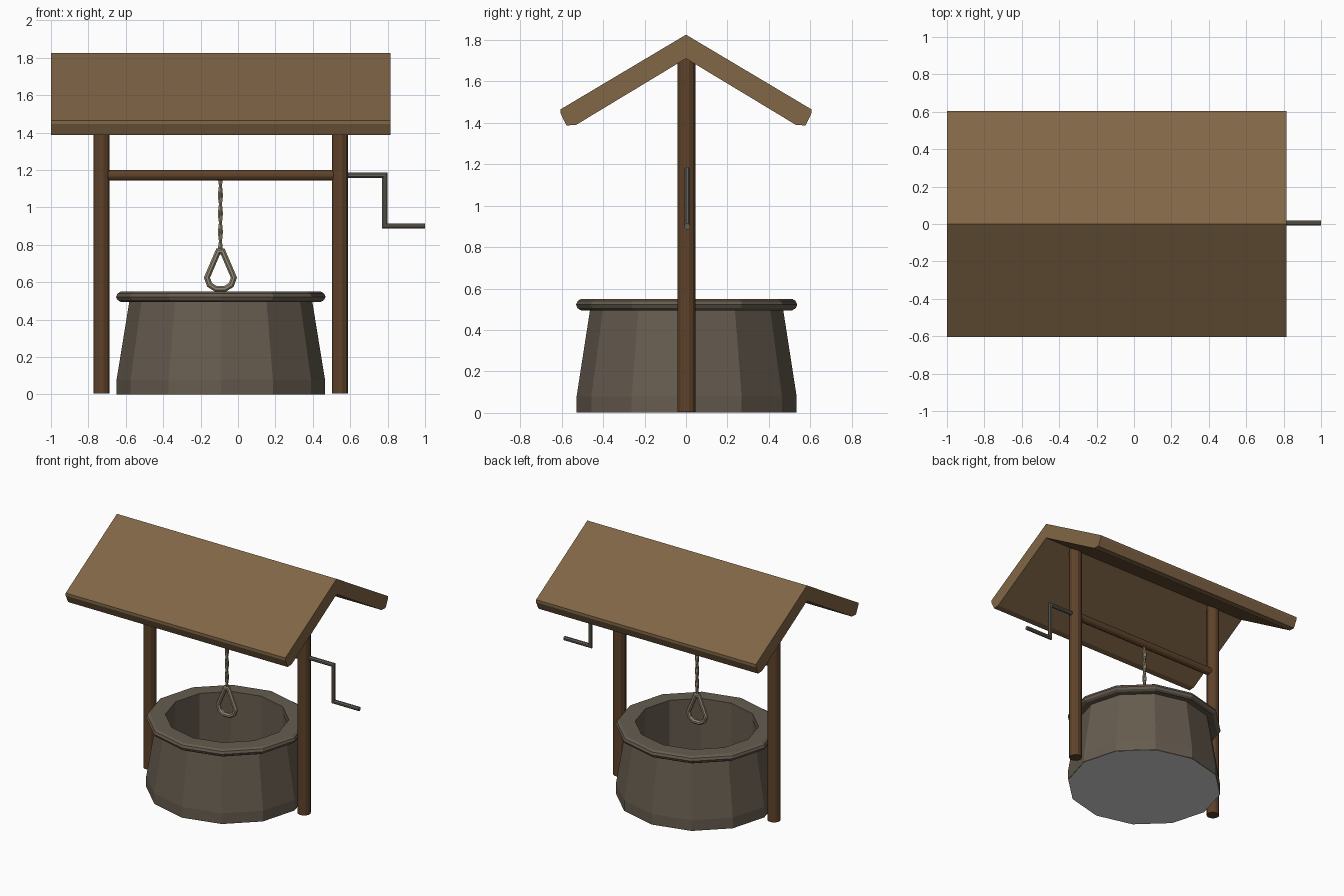
import bpy, bmesh, math
from mathutils import Vector

if "Cube" in bpy.data.objects:
    bpy.data.objects.remove(bpy.data.objects["Cube"])

CX, CY = -0.092, 0.003      # centre of the well
SIDES = 12
SQUASH = 0.953              # the well is slightly narrower in y


def mat(name, r, g, b):
    lin = lambda c: ((c / 255 + 0.055) / 1.055) ** 2.4
    m = bpy.data.materials.new(name)
    m.diffuse_color = (lin(r), lin(g), lin(b), 1)
    m.use_nodes = True
    m.node_tree.nodes["Principled BSDF"].inputs["Base Color"].default_value = m.diffuse_color
    return m


roof_wood = mat("roof wood", 129, 102, 70)
post_wood = mat("post wood", 94, 66, 42)
stone = mat("stone", 102, 92, 79)
pale_grey = mat("pale grey", 214, 214, 214)
iron = mat("iron", 101, 95, 85)
rope_mat = mat("rope", 148, 138, 115)


def finish(name, bm, material, recalc=True):
    if recalc:
        bmesh.ops.recalc_face_normals(bm, faces=bm.faces)
    me = bpy.data.meshes.new(name)
    bm.to_mesh(me)
    bm.free()
    me.materials.append(material)
    ob = bpy.data.objects.new(name, me)
    bpy.context.collection.objects.link(ob)
    return ob


def lathe(bm, profile, n, closed):
    """Rings of n vertices around the well centre, joined by quads."""
    rings = [[bm.verts.new((CX + r * math.cos(2 * math.pi * k / n),
                            CY + SQUASH * r * math.sin(2 * math.pi * k / n), z))
              for k in range(n)] for r, z in profile]
    for i in range(len(rings) if closed else len(rings) - 1):
        a, b = rings[i], rings[(i + 1) % len(rings)]
        for k in range(n):
            j = (k + 1) % n
            bm.faces.new((a[k], a[j], b[j], b[k]))
    return rings


def tube(name, pts, radius, sides, material, closed=False, ref=(0, 1, 0)):
    """Mitred faceted tube along a path."""
    pts = [Vector(p) for p in pts]
    bm = bmesh.new()
    rings, n = [], len(pts)
    for i, p in enumerate(pts):
        prev = pts[i - 1] if (i > 0 or closed) else None
        nxt = pts[(i + 1) % n] if (i < n - 1 or closed) else None
        d1 = (p - prev).normalized() if prev else (nxt - p).normalized()
        d2 = (nxt - p).normalized() if nxt else d1
        t = (d1 + d2).normalized()
        stretch = 1 / max(0.5, t.dot(d1))
        v = (Vector(ref) - t * t.dot(Vector(ref))).normalized()
        u = t.cross(v)
        ring = []
        for k in range(sides):
            a = 2 * math.pi * (k + 0.5) / sides
            ring.append(bm.verts.new(p + u * math.cos(a) * radius * stretch
                                     + v * math.sin(a) * radius))
        rings.append(ring)
    for i in range(n if closed else n - 1):
        a, b = rings[i], rings[(i + 1) % n]
        for k in range(sides):
            j = (k + 1) % sides
            bm.faces.new((a[k], a[j], b[j], b[k]))
    if not closed:
        bm.faces.new(rings[0])
        bm.faces.new(rings[-1])
    return finish(name, bm, material)


# Stone wall: outside runs up, inside runs straight down to the floor
bm = bmesh.new()
lathe(bm, [(0.557, 0.001), (0.557, 0.08), (0.487, 0.51),
           (0.428, 0.51), (0.428, 0.002)], SIDES, False)
finish("well_wall", bm, stone, recalc=False)

# Pale floor disc, closing the wall at the ground
bm = bmesh.new()
floor = lathe(bm, [(0.556, 0)], SIDES, False)
bm.faces.new(floor[0])
finish("well_floor", bm, pale_grey, recalc=False)

# Rounded rim
bm = bmesh.new()
lathe(bm, [(0.425, 0.5), (0.535, 0.495), (0.552, 0.505), (0.56, 0.522),
           (0.552, 0.54), (0.535, 0.55), (0.425, 0.55)], SIDES, True)
finish("well_rim", bm, stone)

# Gable roof, mirrored half profile swept along x
half = [(0.605, 1.465), (0.605, 1.445), (0.577, 1.387), (0.53, 1.39)]
section = [(0, 1.825)] + half + [(0, 1.71)] + [(-y, z) for y, z in reversed(half)]
bm = bmesh.new()
ends = [[bm.verts.new((x, y, z)) for y, z in section] for x in (-1.0, 0.815)]
for k in range(len(section)):
    j = (k + 1) % len(section)
    bm.faces.new((ends[0][k], ends[0][j], ends[1][j], ends[1][k]))
for e in ends:                      # each end split at the ridge
    bm.faces.new(e[0:6])
    bm.faces.new(e[5:] + e[:1])
finish("roof", bm, roof_wood)

# Posts and axle
for side, x in (("left", -0.73), ("right", 0.545)):
    tube(side + "_post", [(x, CY, 0.005), (x, CY, 1.73)], 0.045, 12, post_wood)
tube("axle", [(-0.73, CY, 1.172), (0.545, CY, 1.172)], 0.029, 12, post_wood,
     ref=(0, 0, 1))

# Crank handle
tube("crank", [(0.54, CY + 0.003, 1.172), (0.785, CY + 0.003, 1.172),
               (0.785, CY + 0.003, 0.9), (1.0, CY + 0.003, 0.9)],
     0.015, 8, iron)

# Twisted rope: two intertwined strands
for s in range(2):
    pts = []
    for i in range(37):
        a = math.pi * s + i * math.pi / 9
        pts.append((CX - 0.002 + 0.005 * math.cos(a), CY + 0.005 * math.sin(a),
                    1.165 - 0.395 * i / 36))
    tube("rope_strand_%d" % (s + 1), pts, 0.009, 6, rope_mat)

# Teardrop rope loop
right = [(0.012, 0.765), (0.042, 0.695), (0.072, 0.625), (0.058, 0.586), (0.026, 0.566)]
loop = right + [(-x, z) for x, z in reversed(right)]
tube("rope_loop", [(CX - 0.002 + x, CY, z) for x, z in loop], 0.0165, 8,
     rope_mat, closed=True)
